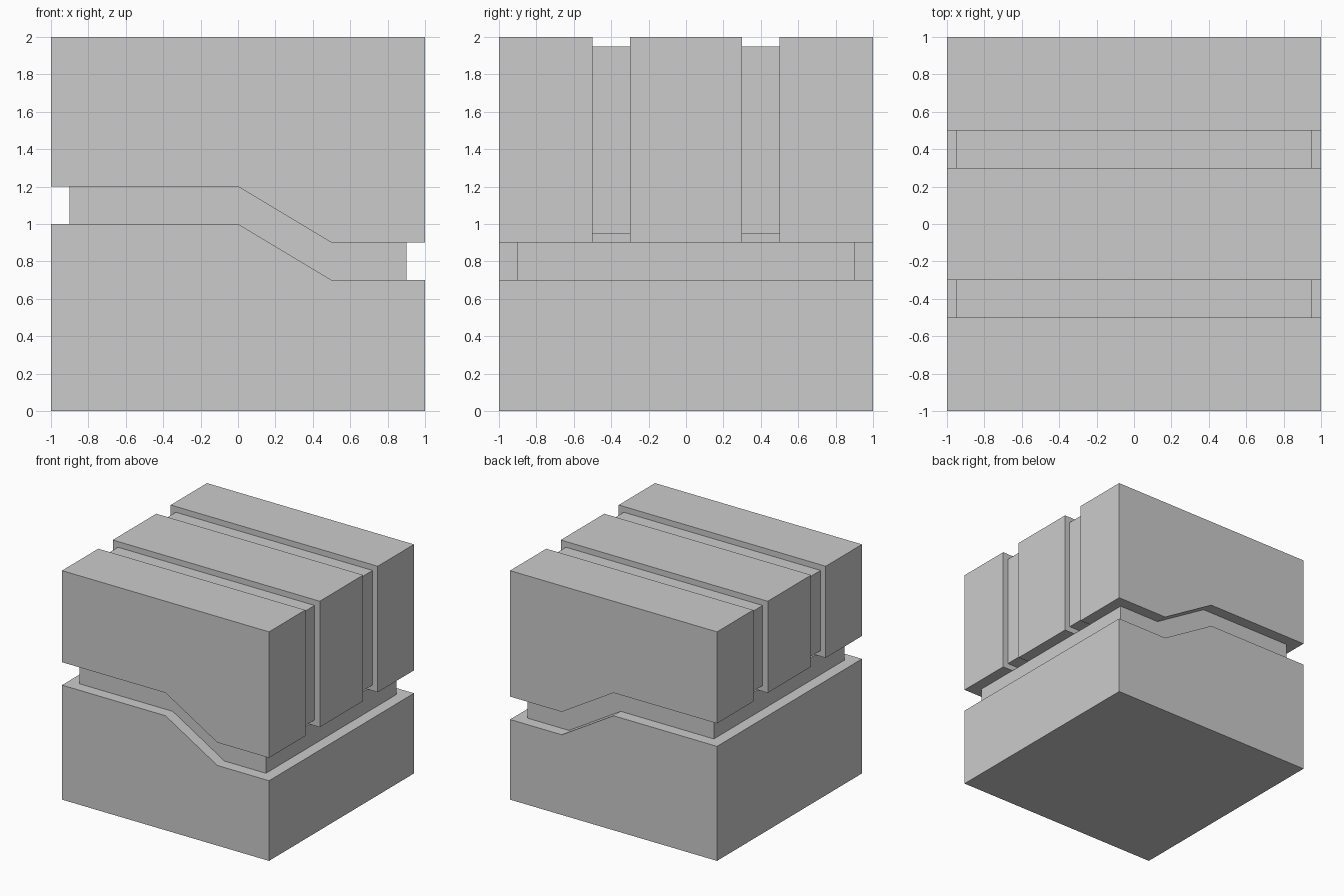
import bpy
import bmesh

if "Cube" in bpy.data.objects:
    bpy.data.objects.remove(bpy.data.objects["Cube"])


def seam(half, lift):
    """Stepped seam line running left to right, raised by lift."""
    return [(-half, 1 + lift), (0, 1 + lift), (0.5, 0.7 + lift), (half, 0.7 + lift)]


def prism(name, profile, y0, y1):
    """Extrude an xz profile from y0 to y1."""
    bm = bmesh.new()
    face = bm.faces.new([bm.verts.new((x, y0, z)) for x, z in profile])
    ext = bmesh.ops.extrude_face_region(bm, geom=[face])
    verts = [g for g in ext["geom"] if isinstance(g, bmesh.types.BMVert)]
    bmesh.ops.translate(bm, verts=verts, vec=(0, y1 - y0, 0))
    bmesh.ops.recalc_face_normals(bm, faces=bm.faces)
    mesh = bpy.data.meshes.new(name)
    bm.to_mesh(mesh)
    bm.free()
    obj = bpy.data.objects.new(name, mesh)
    bpy.context.collection.objects.link(obj)
    return obj


def upper_profile(half, lift, top):
    return seam(half, lift) + [(half, top), (-half, top)]


# Lower block with stepped top
prism("lower_block", [(1, 0), (-1, 0)] + seam(1, 0), -1, 1)

# Recessed band following the step
prism("recessed_band", seam(0.9, 0) + seam(0.9, 0.2)[::-1], -0.9, 0.9)

# Three upper slabs
for name, y0, y1 in (("front_slab", -1, -0.5), ("middle_slab", -0.3, 0.3), ("back_slab", 0.5, 1)):
    prism(name, upper_profile(1, 0.2, 2), y0, y1)

# Shallow groove fillers between the slabs, inset 0.05 on every side
for name, y0 in (("front_groove", -0.5), ("back_groove", 0.3)):
    prism(name, upper_profile(0.95, 0.25, 1.95), y0, y0 + 0.2)
